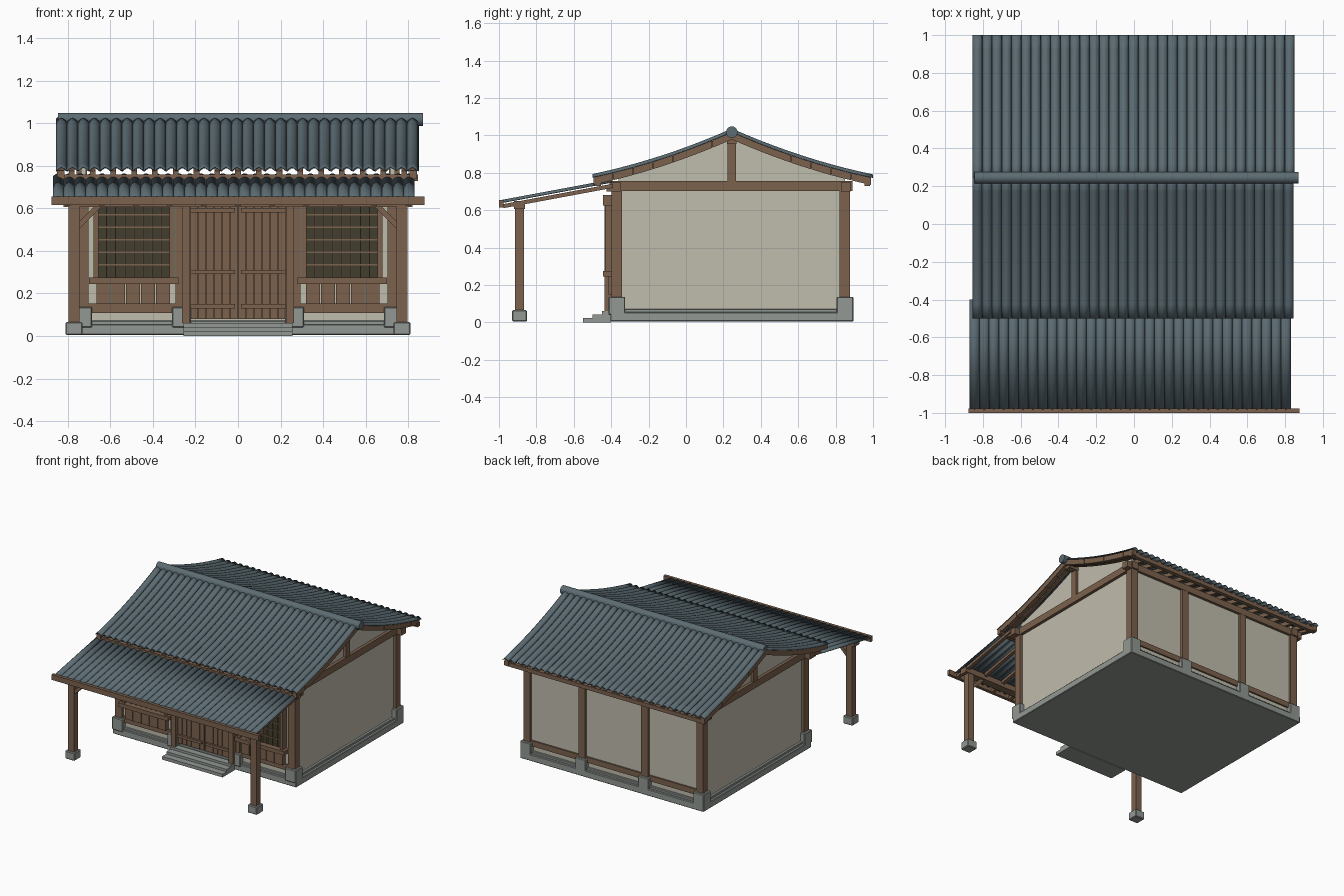
import bpy, bmesh, math
from mathutils import Matrix, Vector

if "Cube" in bpy.data.objects:
    bpy.data.objects.remove(bpy.data.objects["Cube"])


def material(name, r, g, b):
    m = bpy.data.materials.new(name)
    lin = [((c / 255 + 0.055) / 1.055) ** 2.4 for c in (r, g, b)]
    m.diffuse_color = (*lin, 1)
    m.use_nodes = True
    m.node_tree.nodes["Principled BSDF"].inputs["Base Color"].default_value = m.diffuse_color
    return m


WOOD = material("brown wood", 124, 98, 78)
TILE = material("slate tile", 92, 108, 115)
PLASTER = material("cream plaster", 192, 189, 173)
STONE = material("grey stone", 146, 152, 147)
DARK = material("dark window", 66, 62, 46)


def finish(name, bm, mat):
    bmesh.ops.recalc_face_normals(bm, faces=bm.faces)
    me = bpy.data.meshes.new(name)
    bm.to_mesh(me)
    bm.free()
    me.materials.append(mat)
    ob = bpy.data.objects.new(name, me)
    bpy.context.collection.objects.link(ob)
    return ob


def boxes(name, mat, items, bevel=0):
    """Each item is x0, x1, y0, y1, z0, z1."""
    bm = bmesh.new()
    for x0, x1, y0, y1, z0, z1 in items:
        m = Matrix.Translation(((x0 + x1) / 2, (y0 + y1) / 2, (z0 + z1) / 2))
        m = m @ Matrix.Diagonal((abs(x1 - x0), y1 - y0, z1 - z0, 1))
        bmesh.ops.create_cube(bm, size=1, matrix=m)
    if bevel:
        bmesh.ops.bevel(bm, geom=bm.edges[:], offset=bevel, segments=1, affect='EDGES')
    return finish(name, bm, mat)


def both(items):
    return items + [(-b, -a, c, d, e, f) for a, b, c, d, e, f in items]


def strips(name, mat, paths, spans, depth=None, floor=None):
    """Solid strips that follow (y, z) paths across each x span."""
    bm = bmesh.new()
    for path in paths:
        for x0, x1 in spans:
            rings = []
            for y, z in path:
                low = floor if floor is not None else z - depth
                rings.append([bm.verts.new(p) for p in
                              ((x0, y, z), (x1, y, z), (x1, y, low), (x0, y, low))])
            for a, b in zip(rings, rings[1:]):
                for i in range(4):
                    j = (i + 1) % 4
                    bm.faces.new((a[i], a[j], b[j], b[i]))
            bm.faces.new(rings[0])
            bm.faces.new(rings[-1][::-1])
    return finish(name, bm, mat)


def tiles(name, path, x0, x1, n, height):
    """Rows of arched tiles running down a (y, z) path."""
    bm = bmesh.new()
    w, k = (x1 - x0) / n, 6
    for c in range(n):
        rows = [[bm.verts.new((x0 + w * (c + i / k), y, z + height * math.sin(math.pi * i / k)))
                 for i in range(k + 1)] for y, z in path]
        for a, b in zip(rows, rows[1:]):
            for i in range(k):
                bm.faces.new((a[i], a[i + 1], b[i + 1], b[i]))
    ob = finish(name, bm, TILE)
    mod = ob.modifiers.new("thickness", 'SOLIDIFY')
    mod.thickness = 0.004
    mod.offset = -1
    smooth(ob)


def smooth(ob):
    bpy.ops.object.select_all(action='DESELECT')
    ob.select_set(True)
    bpy.context.view_layer.objects.active = ob
    bpy.ops.object.shade_smooth_by_angle(angle=math.radians(40))


RIDGE = 0.245


def roof_z(y):
    d = abs(y - RIDGE) / 0.755
    return 1.02 - 0.245 * (1.36 * d - 0.36 * d * d)


def slope(y0, y1, drop=0.0, n=10):
    ys = [y0 + (y1 - y0) * i / n for i in range(n + 1)]
    return [(y, roof_z(y) - drop) for y in ys]


def porch(y0, y1, drop=0.0):
    return [(y, 0.64 + (y + 0.99) * 0.186 - drop) for y in (y0, y1)]


# Stone base, post footings and front steps
boxes("foundation", STONE, [(-.775, .775, -.405, .895, .005, .055),
                            (-.757, .757, -.387, .877, .05, .072)], .004)
grid = [(x, y) for x in (-.73, -.265, .265, .73) for y in (-.37, .85)]
boxes("post_footing", STONE, [(x - .045, x + .045, y - .045, y + .045, .04, .137)
                              for x, y in grid], .005)
boxes("porch_footing", STONE, both([(.73, .81, -.93, -.85, .005, .065)]), .005)
boxes("front_steps", STONE, [(-.255, .255, -.55, -.40, 0, .024),
                             (-.255, .255, -.50, -.40, .02, .042),
                             (-.255, .255, -.45, -.40, .04, .06)])

# Plaster walls and gables
boxes("walls", PLASTER, [(-.73, .73, -.38, -.36, .06, .72), (-.73, .73, .84, .86, .06, .72)]
      + both([(.715, .737, -.37, .85, .06, .72)]))
strips("gable_wall", PLASTER, [slope(-.36, RIDGE, .012), slope(RIDGE, .85, .012)],
       [(-.737, -.715), (.715, .737)], floor=.71)

# Timber frame
boxes("wall_post", WOOD, [(x - .028, x + .028, y - .028, y + .028, .13, .73) for x, y in grid])
boxes("side_beam", WOOD, both([(.705, .76, -.41, .89, .702, .755)]))
boxes("wall_plate", WOOD, [(-.80, .80, y - .025, y + .025, .70, .75) for y in (-.375, .855)])
boxes("king_post", WOOD, both([(.71, .758, .222, .268, .75, .99)]))
boxes("back_sill", WOOD, [(-.73, .73, .835, .872, .108, .15)])
boxes("front_sill", WOOD, both([(.28, .71, -.392, -.36, .108, .152)]))

# Main roof timbers
boxes("purlin", WOOD, [(-.845, .845, -.485, -.455, .728, .758),
                       (-.845, .845, .955, .985, .728, .758),
                       (-.82, .82, .22, .27, .955, .99)])
xs = [-.78 + 1.56 * i / 16 for i in range(17)]
strips("rafter", WOOD, [slope(-.48, RIDGE, .006), slope(RIDGE, .98, .006)],
       [(x - .013, x + .013) for x in xs], depth=.03)
blocks = []
for end in (-.495, .99):
    for i in range(7):
        a, b = (RIDGE + (end - RIDGE) * (i + t) / 7 for t in (0, .985))
        blocks.append(slope(a, b, .002, 2))
strips("gable_edge_board", WOOD, blocks, [(-.85, -.815), (.805, .84)], depth=.04)

# Main roof tiles and ridge cap
tiles("front_roof_tiles", slope(-.5, RIDGE), -.855, .845, 33, .016)
tiles("back_roof_tiles", slope(RIDGE, 1.0), -.855, .85, 33, .016)
bm = bmesh.new()
bmesh.ops.create_cone(bm, cap_ends=True, segments=16, radius1=.031, radius2=.031, depth=1.715,
                      matrix=Matrix.Translation((.0125, RIDGE, 1.017)) @ Matrix.Rotation(math.pi / 2, 4, 'Y'))
smooth(finish("ridge_cap", bm, TILE))

# Porch roof and its supports
tiles("porch_roof_tiles", porch(-.99, -.40), -.87, .83, 33, .014)
strips("porch_rafter", WOOD, [porch(-.975, -.39, .01)],
       [(x - .013, x + .013) for x in [-.80 + 1.6 * i / 10 for i in range(11)]], depth=.022)
boxes("porch_fascia", WOOD, [(-.875, .875, -1.0, -.976, .615, .655)])
boxes("porch_beam", WOOD, [(-.82, .82, -.92, -.86, .607, .65)])
boxes("porch_ledger", WOOD, [(-.80, .80, -.425, -.39, .70, .73)])
boxes("porch_post", WOOD, both([(.745, .795, -.915, -.865, .06, .62)]))
bm = bmesh.new()
for s in (-1, 1):
    m = Matrix.Translation((s * .70, -.89, .565)) @ Matrix.Rotation(s * math.radians(45), 4, 'Y')
    bmesh.ops.create_cube(bm, size=1, matrix=m @ Matrix.Diagonal((.14, .03, .025, 1)))
finish("porch_brace", bm, WOOD)

# Windows: dark pane, lattice, frame, sill and boards below
boxes("window_pane", DARK, both([(.32, .66, -.402, -.385, .275, .63)]))
bars = [(.32 + .34 * i / 8 - .003, .32 + .34 * i / 8 + .003, -.41, -.40, .275, .63) for i in range(1, 8)]
bars += [(.32, .66, -.408, -.40, z - .003, z + .003) for z in [.275 + .059 * i for i in range(1, 6)]]
boxes("window_lattice", WOOD, both(bars))
boxes("window_frame", WOOD, both([(.298, .322, -.43, -.38, .27, .63), (.655, .678, -.43, -.38, .27, .63),
                                  (.28, .70, -.445, -.38, .245, .275),
                                  (.28, .70, -.445, -.38, .625, .68)]))
boxes("window_apron_board", WOOD, both([(.32 + .07 * i, .385 + .07 * i, -.415, -.375, .15, .247)
                                        for i in range(5)]))

# Double door with frame, boards and cross bars
boxes("door_frame", WOOD, both([(.225, .262, -.435, -.375, .06, .63)])
      + [(-.262, .262, -.435, -.375, .605, .68)])
boxes("door_board", WOOD, both([(.003 + .037 * i, .037 + .037 * i, -.405, -.385, .08, .61)
                                for i in range(6)]))
boxes("door_backing", WOOD, [(-.225, .225, -.39, -.375, .082, .61)])
boxes("door_bar", WOOD, both([(.015, .222, -.42, -.40, z, z + .02) for z in (.13, .29, .58)]))
